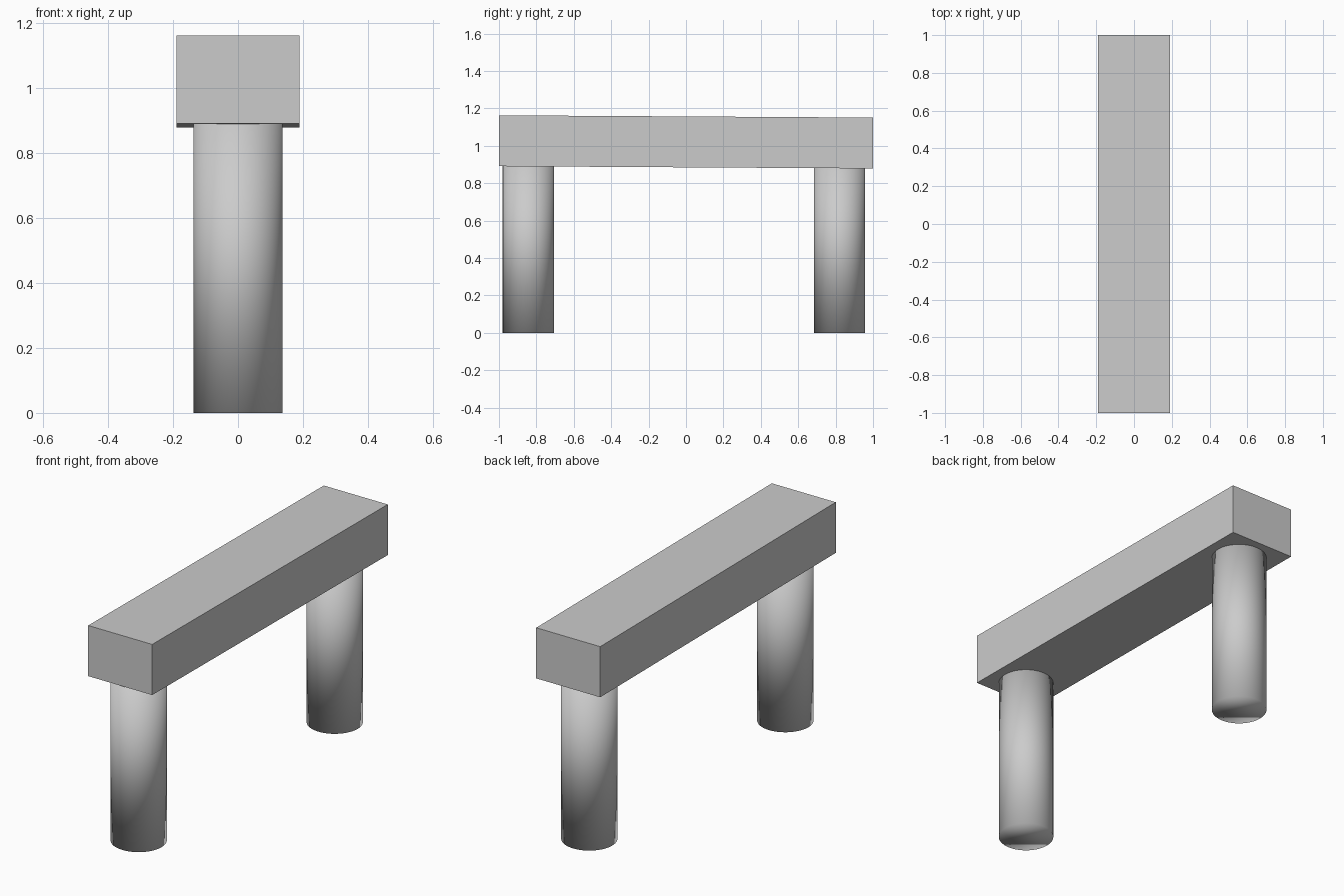
import bpy
import bmesh

if "Cube" in bpy.data.objects:
    bpy.data.objects.remove(bpy.data.objects["Cube"])

# Crossbeam: a box whose far end sits slightly lower
bpy.ops.mesh.primitive_cube_add(size=2, location=(0, 0, 1.021))
beam = bpy.context.object
beam.name = "beam"
bm = bmesh.new()
bm.from_mesh(beam.data)
for v in bm.verts:
    v.co.x *= 0.19
    v.co.z = v.co.z * 0.136 - 0.006 * v.co.y
bm.to_mesh(beam.data)
bm.free()


# Round posts, smooth shaded all over, running just into the beam
def post(name, y, height=0.9):
    bpy.ops.mesh.primitive_cylinder_add(vertices=64, radius=0.137, depth=height,
                                        location=(0, y, height / 2))
    bpy.context.object.name = name
    bpy.ops.object.shade_smooth()


post("front_leg", -0.843)
post("back_leg", 0.821)
